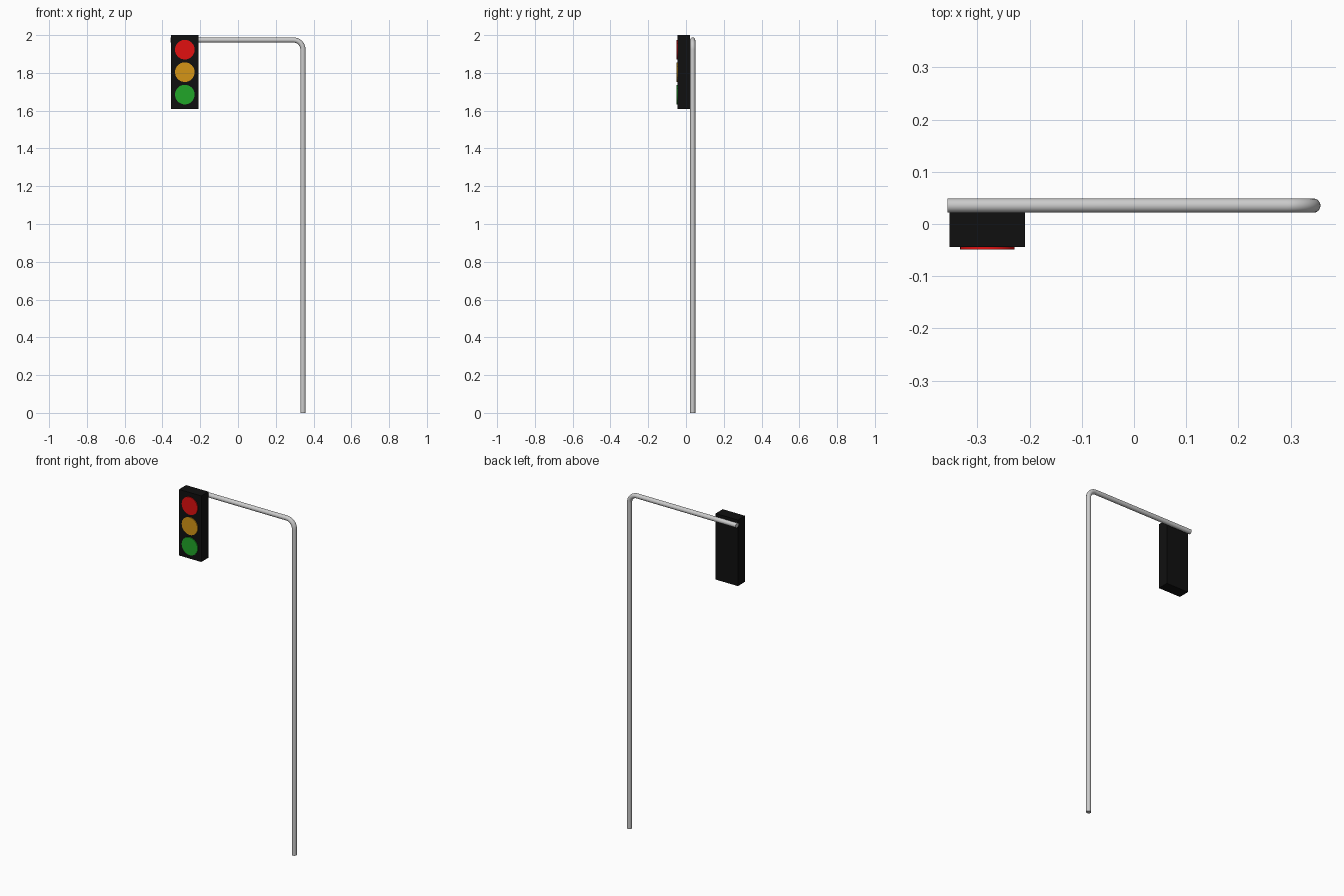
import bpy, math

if "Cube" in bpy.data.objects:
    bpy.data.objects.remove(bpy.data.objects["Cube"])

def material(name, rgb):
    m = bpy.data.materials.new(name)
    m.diffuse_color = (*rgb, 1)
    m.use_nodes = True
    m.node_tree.nodes["Principled BSDF"].inputs["Base Color"].default_value = m.diffuse_color
    return m

# Bent pole: upright, rounded corner, horizontal arm
R, Y, PX, AZ, BEND = 0.0137, 0.0353, 0.3438, 1.974, 0.05
path = [(PX, Y, 0)]
for i in range(13):
    a = math.radians(90 * i / 12)
    path.append((PX - BEND + BEND * math.cos(a), Y, AZ - BEND + BEND * math.sin(a)))
path.append((-0.3575, Y, AZ))
curve = bpy.data.curves.new("pole", 'CURVE')
curve.dimensions = '3D'
curve.bevel_depth = R
curve.bevel_resolution = 6
curve.use_fill_caps = True
spline = curve.splines.new('POLY')
spline.points.add(len(path) - 1)
for p, co in zip(spline.points, path):
    p.co = (*co, 1)
pole = bpy.data.objects.new("pole", curve)
bpy.context.collection.objects.link(pole)
bpy.context.view_layer.objects.active = pole
pole.select_set(True)
bpy.ops.object.convert(target='MESH')
bpy.ops.object.shade_smooth_by_angle(angle=math.radians(40))

# Signal housing
LX, FRONT, BACK = -0.2815, -0.044, 0.022
bpy.ops.mesh.primitive_cube_add(size=1, location=(LX, (FRONT + BACK) / 2, 1.805))
housing = bpy.context.object
housing.name = "housing"
housing.scale = (0.145, BACK - FRONT, 0.39)
bpy.ops.object.transform_apply(location=False, rotation=False, scale=True)
housing.data.materials.append(material("black", (0.005, 0.005, 0.005)))

# Three lamps
lamps = [("red", 1.923, (0.75, 0.005, 0.005)),
         ("amber", 1.804, (0.66, 0.3, 0.008)),
         ("green", 1.685, (0.015, 0.38, 0.022))]
for name, z, rgb in lamps:
    bpy.ops.mesh.primitive_cylinder_add(vertices=32, radius=0.052, depth=0.01,
                                        location=(LX, FRONT, z),
                                        rotation=(math.pi / 2, 0, 0))
    lamp = bpy.context.object
    lamp.name = name + "_lamp"
    lamp.data.materials.append(material(name, rgb))
    bpy.ops.object.shade_smooth_by_angle(angle=math.radians(40))
